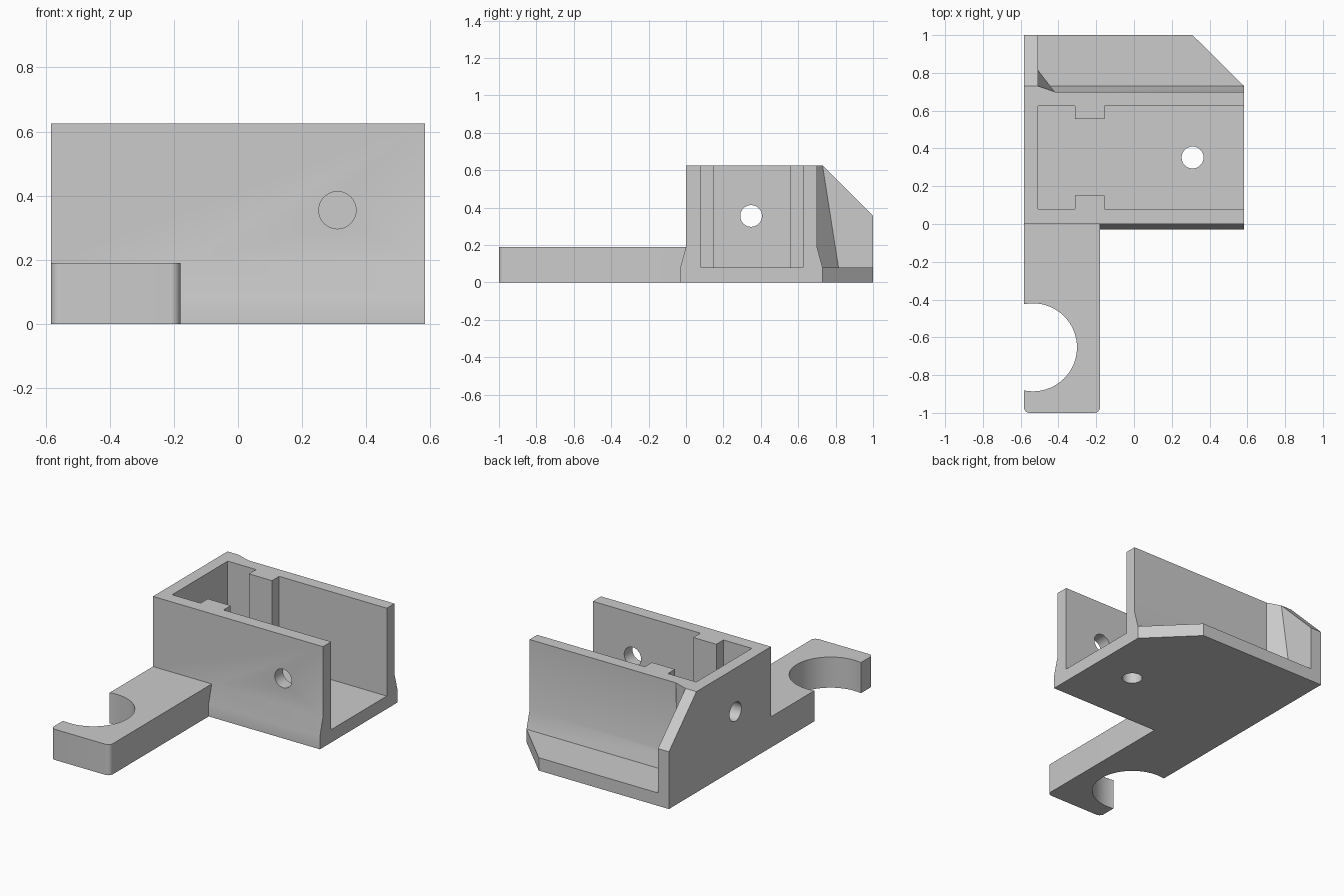
import bpy, bmesh, math
from mathutils import Vector

if "Cube" in bpy.data.objects:
    bpy.data.objects.remove(bpy.data.objects["Cube"], do_unlink=True)

grey = bpy.data.materials.new("plain grey")
grey.use_nodes = True
colour = (0.6, 0.6, 0.6, 1)
grey.diffuse_color = colour
grey.node_tree.nodes["Principled BSDF"].inputs["Base Color"].default_value = colour

L, R = -0.583, 0.583      # outer sides
WALL = -0.508             # inner face of the side wall
FLOOR, TOP, ARM = 0.08, 0.625, 0.19


def loft(name, lower, upper):
    """Closed solid between two matching outlines."""
    bm = bmesh.new()
    a = [bm.verts.new(p) for p in lower]
    b = [bm.verts.new(p) for p in upper]
    bm.faces.new(a)
    bm.faces.new(b)
    for i in range(len(a)):
        j = (i + 1) % len(a)
        bm.faces.new((a[i], a[j], b[j], b[i]))
    bmesh.ops.recalc_face_normals(bm, faces=bm.faces)
    mesh = bpy.data.meshes.new(name)
    bm.to_mesh(mesh)
    bm.free()
    mesh.materials.append(grey)
    ob = bpy.data.objects.new(name, mesh)
    bpy.context.collection.objects.link(ob)
    return ob


def prism(name, outline, axis, start, end):
    """Extrude a 2D outline along x, y or z."""
    def place(p, d):
        v = list(p)
        v.insert("xyz".index(axis), d)
        return Vector(v)
    return loft(name, [place(p, start) for p in outline],
                [place(p, end) for p in outline])


def arc(cx, cy, r, a0=0, a1=360, n=48, closed=True):
    steps = n if closed else n + 1
    angles = [math.radians(a0 + (a1 - a0) * i / n) for i in range(steps)]
    return [(cx + r * math.cos(a), cy + r * math.sin(a)) for a in angles]


def combine(target, other, operation):
    mod = target.modifiers.new(operation.lower(), 'BOOLEAN')
    mod.operation, mod.object, mod.solver = operation, other, 'EXACT'
    bpy.context.view_layer.objects.active = target
    bpy.ops.object.modifier_apply(modifier=mod.name)
    bpy.data.objects.remove(other, do_unlink=True)


# Main box with flared foot
bracket = prism("bracket", [(-0.03, 0), (0.73, 0), (0.73, FLOOR), (0.7, ARM),
                            (0.7, TOP), (0, TOP), (0, ARM), (-0.03, FLOOR)],
                'x', L, R)

# Base plate with a clipped rear corner
base = prism("base_plate", [(L, 0.2), (R, 0.2), (R, 0.73), (0.31, 1), (L, 1)],
             'z', 0, FLOOR)

# Side wall sloping down at the rear
side = prism("side_wall", [(0.2, 0), (1, 0), (1, 0.355), (0.73, TOP), (0.2, TOP)],
             'x', L, WALL)

# Tapered web in the rear inside corner
web = loft("corner_web",
           [(WALL - 0.03, 0.65, 0.05), (-0.42, 0.65, 0.05), (-0.42, 0.7, 0.05),
            (WALL, 0.82, 0.05), (WALL - 0.03, 0.82, 0.05)],
           [(WALL - 0.03, 0.65, TOP), (-0.42, 0.65, TOP), (-0.42, 0.7, TOP),
            (WALL, 0.73, TOP), (WALL - 0.03, 0.73, TOP)])

# Arm with rounded end corners
c = 0.03
arm = prism("arm", [(L, 0.3), (L, -1 + c)]
            + arc(L + c, -1 + c, c, 180, 270, 8, False)[1:]
            + arc(-0.18 - c, -1 + c, c, 270, 360, 8, False)
            + [(-0.18, 0.3)], 'z', 0, ARM)

for part in (base, side, web, arm):
    combine(bracket, part, 'UNION')

# Open pocket, leaving a pair of ribs
y0, y1, rib = 0.08, 0.625, 0.07
x0, x1 = -0.313, -0.155
pocket = prism("pocket", [(WALL, y0), (x0, y0), (x0, y0 + rib), (x1, y0 + rib),
                          (x1, y0), (0.8, y0), (0.8, y1), (x1, y1), (x1, y1 - rib),
                          (x0, y1 - rib), (x0, y1), (WALL, y1)], 'z', FLOOR, 0.8)

# Clip notch in the arm and the three round holes
cutters = [pocket,
           prism("clip_cut", arc(-0.535, -0.653, 0.233, n=64), 'z', -0.1, 0.4),
           prism("front_hole", arc(0.31, 0.355, 0.058), 'y', -0.2, 0.3),
           prism("side_hole", arc(0.348, 0.355, 0.058), 'x', -0.8, -0.4),
           prism("floor_hole", arc(0.31, 0.352, 0.058), 'z', -0.1, 0.2)]
for cutter in cutters:
    combine(bracket, cutter, 'DIFFERENCE')

bpy.ops.object.select_all(action='DESELECT')
bracket.select_set(True)
bpy.context.view_layer.objects.active = bracket
bpy.ops.object.shade_smooth_by_angle(angle=math.radians(20))
